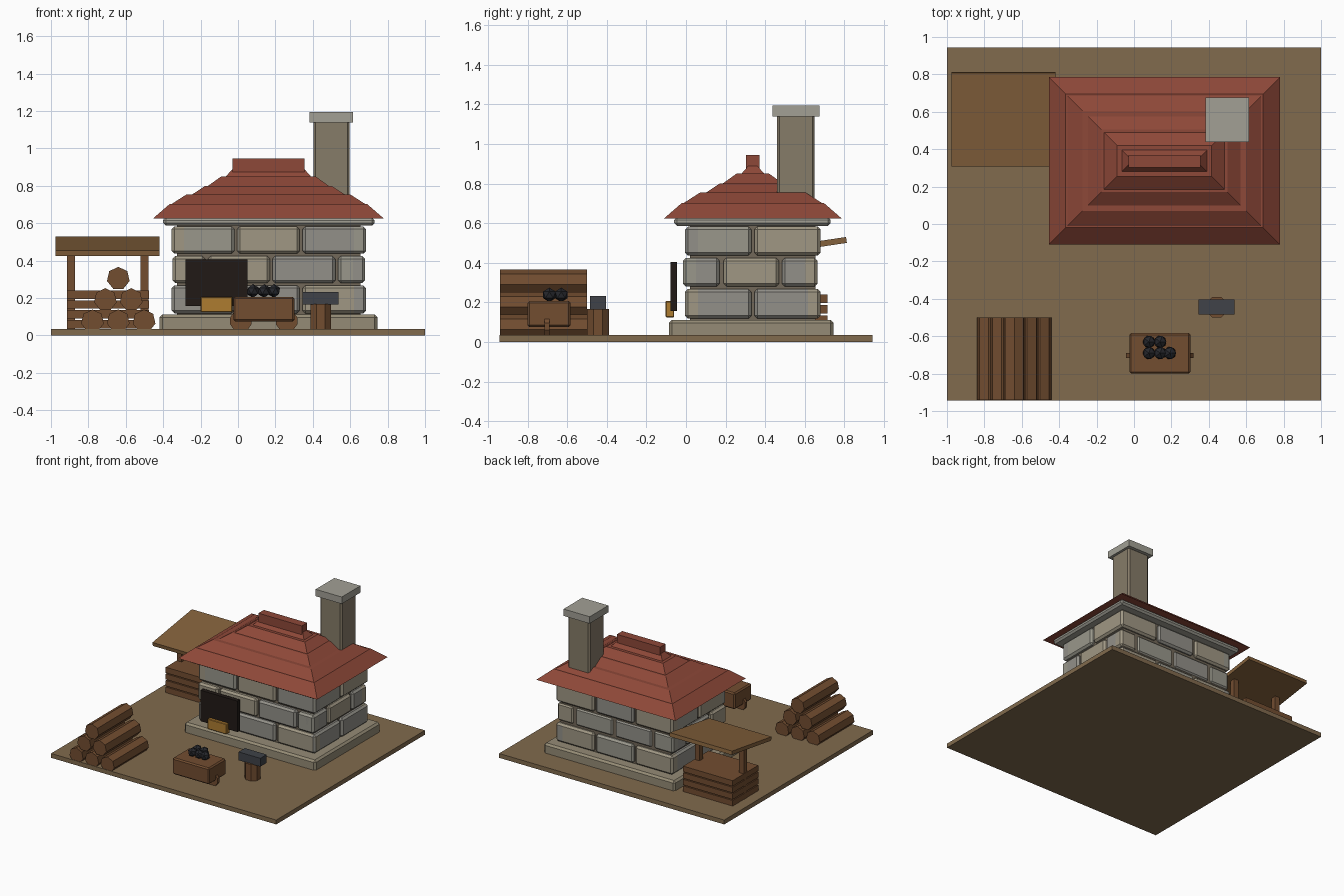
import bpy, bmesh, math, random

if "Cube" in bpy.data.objects:
    bpy.data.objects.remove(bpy.data.objects["Cube"])
random.seed(4)


def mat(name, r, g, b):
    m = bpy.data.materials.new(name)
    m.diffuse_color = (r, g, b, 1)
    m.use_nodes = True
    m.node_tree.nodes["Principled BSDF"].inputs["Base Color"].default_value = m.diffuse_color
    return m


EARTH = mat("earth", .22, .145, .075)
STONES = [mat("stone_grey", .29, .28, .25), mat("stone_warm", .35, .31, .23),
          mat("stone_pale", .32, .31, .26)]
MORTAR = mat("mortar", .17, .14, .10)
BASE = mat("base_stone", .30, .26, .18)
SHAFT = mat("chimney_stone", .24, .20, .14)
CAP = mat("cap_stone", .36, .35, .30)
TILE = mat("roof_tile", .27, .065, .04)
WOOD = mat("wood", .17, .075, .03)
PALE = mat("pale_wood", .23, .12, .045)
DARK = mat("dark_opening", .015, .010, .008)
GOLD = mat("ember", .42, .20, .03)
COAL = mat("coal", .02, .021, .026)
IRON = mat("iron", .05, .055, .065)


def finish(name, bm, m, bevel=0):
    me = bpy.data.meshes.new(name)
    bm.to_mesh(me)
    bm.free()
    ob = bpy.data.objects.new(name, me)
    bpy.context.collection.objects.link(ob)
    me.materials.append(m)
    if bevel:
        b = ob.modifiers.new("bevel", 'BEVEL')
        b.width, b.segments = bevel, 1
    return ob


def box(name, x, y, z, m, bevel=0):
    """Box from (min, max) pairs, origin at its centre."""
    bm = bmesh.new()
    bmesh.ops.create_cube(bm, size=1)
    for v in bm.verts:
        v.co = [c * (r[1] - r[0]) for c, r in zip(v.co, (x, y, z))]
    ob = finish(name, bm, m, bevel)
    ob.location = [(r[0] + r[1]) / 2 for r in (x, y, z)]
    return ob


def cyl(name, loc, r, length, sides, m, along_y=True):
    bm = bmesh.new()
    bmesh.ops.create_cone(bm, cap_ends=True, segments=sides, radius1=r, radius2=r, depth=length)
    ob = finish(name, bm, m)
    ob.location = loc
    if along_y:
        ob.rotation_euler.x = math.pi / 2
    return ob


# ground slab and hut base
box("ground", (-1, 1), (-.943, .943), (0, .035), EARTH)
box("plinth", (-.42, .745), (-.085, .745), (.02, .112), BASE, .015)
box("wall_core", (-.325, .655), (.02, .655), (.1, .6), MORTAR)

# stone courses, joints staggered on alternate rows
wide = [(-.355, -.02), (-.005, .33), (.345, .685)]
wide_mid = [(-.35, -.175), (-.16, .17), (.185, .52), (.535, .68)]
deep = [(-.005, .33), (.345, .68)]
deep_mid = [(-.015, .17), (.19, .47), (.485, .665)]
for row, z in enumerate([(.118, .268), (.28, .425), (.437, .583)]):
    xs, ys = (wide_mid, deep_mid) if row == 1 else (wide, deep)
    x0, x1, y0, y1 = xs[0][0], xs[-1][1], ys[0][0], ys[-1][1]
    for i, x in enumerate(xs):
        box(f"front_stone_{row}_{i}", x, (y0, y0 + .08), z, random.choice(STONES), .015)
        box(f"back_stone_{row}_{i}", x, (y1 - .08, y1), z, random.choice(STONES), .015)
    for i, y in enumerate(ys):
        box(f"left_stone_{row}_{i}", (x0, x0 + .08), y, z, random.choice(STONES), .015)
        box(f"right_stone_{row}_{i}", (x1 - .08, x1), y, z, random.choice(STONES), .015)
box("eave_course", (-.4, .73), (-.06, .73), (.587, .63), CAP, .014)

# stepped hip roof: rectangles lofted through (inset, height) pairs
steps = [(0, .625), (.09, .703), (.1, .703), (.18, .754), (.21, .754), (.28, .80),
         (.295, .80), (.365, .85), (.39, .85), (.43, .895)]
bm = bmesh.new()
rings = []
for d, z in steps:
    hx, hy = .6175 - d, .4475 - d
    rings.append([bm.verts.new((.1625 + sx * hx, .3375 + sy * hy, z))
                  for sx, sy in ((-1, -1), (1, -1), (1, 1), (-1, 1))])
for a, b in zip(rings, rings[1:]):
    for i in range(4):
        j = (i + 1) % 4
        bm.faces.new((a[i], a[j], b[j], b[i]))
bm.faces.new(rings[0][::-1])
bm.faces.new(rings[-1])
finish("roof", bm, TILE)
box("roof_ridge", (-.03, .355), (.302, .37), (.87, .945), TILE)

# chimney
box("chimney_shaft", (.403, .597), (.46, .65), (.66, 1.15), SHAFT, .012)
box("chimney_cap", (.383, .615), (.438, .675), (1.14, 1.195), CAP)

# forge opening with ember tray
box("forge_opening", (-.28, .05), (-.078, -.045), (.157, .405), DARK)
box("ember_tray", (-.2, -.03), (-.103, -.06), (.125, .207), GOLD, .004)

# lean-to with plank stack
roof = box("lean_to_roof", (-.975, -.42), (.307, .813), (.463, .493), PALE)
roof.rotation_euler.x = math.atan(.15)
for i, x in enumerate((-.893, -.5)):
    box(f"lean_to_post_{i}", (x - .021, x + .021), (.53, .572), (.035, .475), WOOD)
for i in range(4):
    z = .037 + i * .053
    box(f"plank_{i}", (-.915, -.475), (.39, .715), (z, z + .045), WOOD)

# log pile
for row in range(3):
    for i in range(3 - row):
        cyl(f"log_{row}_{i}", (-.778 + row * .069 + i * .138, -.72, .077 + row * .114),
            .062, .44, 7, WOOD)

# coal cart
box("cart_body", (-.025, .302), (-.8, -.583), (.075, .207), WOOD, .01)
for i, x in enumerate((.015, .26)):
    cyl(f"cart_wheel_{i}", (x, -.703, .078), .06, .025, 10, WOOD)
for i, (x, y) in enumerate([(.08, -.63), (.14, -.63), (.08, -.69), (.14, -.69), (.192, -.69)]):
    bm = bmesh.new()
    bmesh.ops.create_icosphere(bm, subdivisions=1, radius=.037)
    finish(f"coal_{i}", bm, COAL).location = (x, y, .238)

# anvil on stump
cyl("anvil_stump", (.442, -.445, .1), .06, .135, 8, WOOD, False).rotation_euler.z = math.pi / 8
box("anvil", (.345, .538), (-.485, -.405), (.165, .232), IRON)
